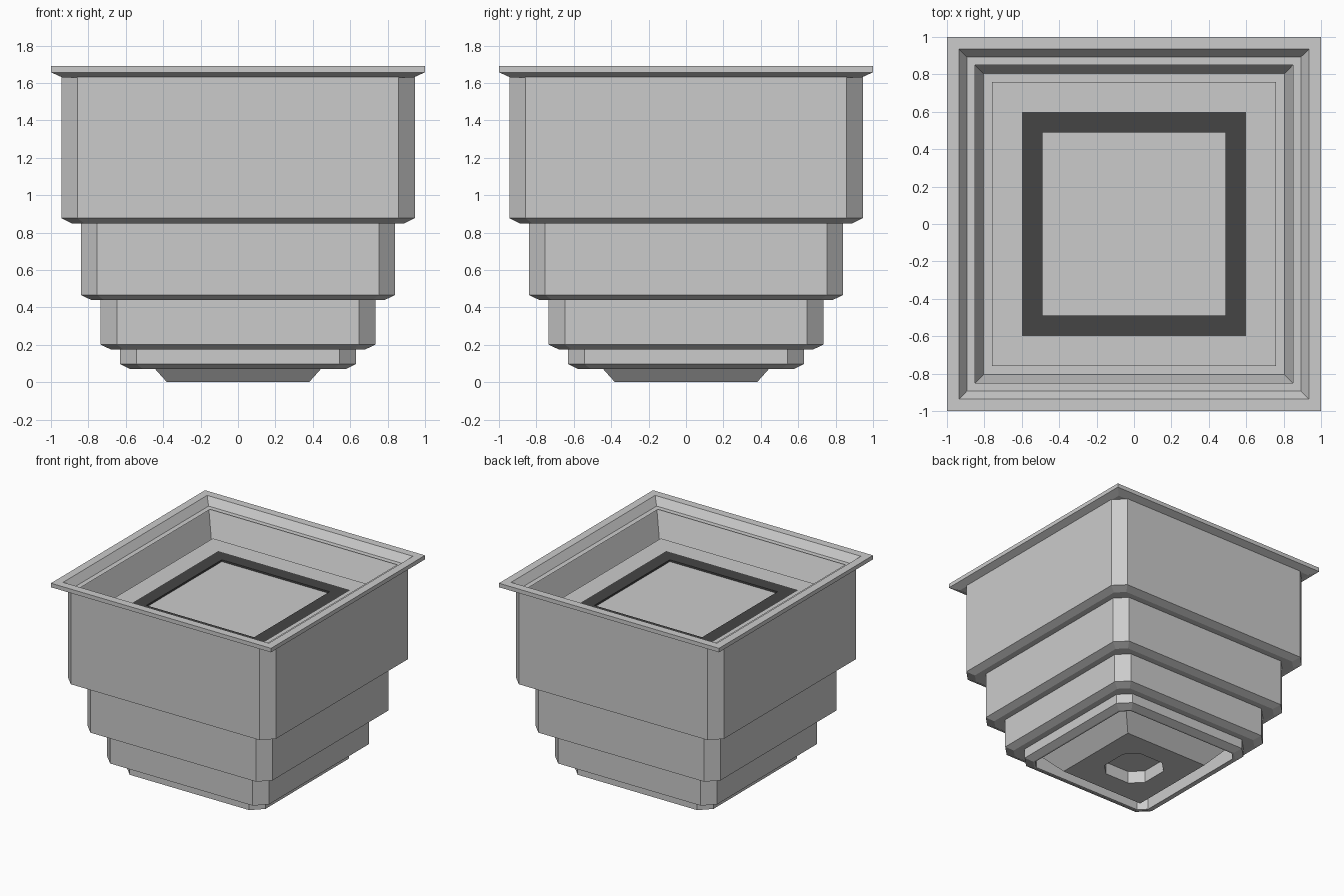
import bpy, bmesh

if "Cube" in bpy.data.objects:
    bpy.data.objects.remove(bpy.data.objects["Cube"])


def ring(bm, half, cut, z):
    """Square ring of 8 points with corners cut off (cut 0 gives a plain square)."""
    h, c = half, half - cut
    pts = [(h, -c), (h, c), (c, h), (-c, h), (-h, c), (-h, -c), (-c, -h), (c, -h)]
    return [bm.verts.new((x, y, z)) for x, y in pts]


def loft(name, profile, cap_start=False, cap_end=False, material=None):
    """Skin a list of (half width, corner cut, z) rings."""
    bm = bmesh.new()
    rings = [ring(bm, *p) for p in profile]
    for a, b in zip(rings, rings[1:]):
        for i in range(8):
            j = (i + 1) % 8
            bm.faces.new((a[i], a[j], b[j], b[i]))
    if cap_start:
        bm.faces.new(rings[0][::-1])
    if cap_end:
        bm.faces.new(rings[-1])
    bmesh.ops.remove_doubles(bm, verts=bm.verts, dist=1e-5)
    mesh = bpy.data.meshes.new(name)
    bm.to_mesh(mesh)
    bm.free()
    obj = bpy.data.objects.new(name, mesh)
    bpy.context.collection.objects.link(obj)
    if material:
        mesh.materials.append(material)
    return obj


dark = bpy.data.materials.new("dark_trim")
dark.diffuse_color = (0.06, 0.06, 0.06, 1)
dark.use_nodes = True
dark.node_tree.nodes["Principled BSDF"].inputs["Base Color"].default_value = dark.diffuse_color

# Stepped body: four corner-cut tiers, each with a bevelled lower edge
tiers = [(0.63, 0.07, 0.175), (0.735, 0.175, 0.44), (0.84, 0.44, 0.85), (0.945, 0.85, 1.635)]
CUT, BEVEL = 0.087, 0.055
body = [(0.56, 0.06, 0.19), (0.56, 0.06, 0.07)]
for half, z0, z1 in tiers:
    body += [(half - BEVEL, CUT - 0.02, z0), (half, CUT, z0 + 0.027), (half, CUT, z1)]
loft("stepped_body", body)

# Tapered plug under the lowest tier, with a corner-cut socket
loft("base_plug", [(0.2, 0.09, 0.1), (0.2, 0.09, 0), (0.38, 0, 0), (0.55, 0, 0.19)],
     cap_start=True)

# Square top flange, sloping basin walls and raised floor
loft("flange_and_basin", [
    (0.85, 0, 1.63), (0.94, 0, 1.63), (1, 0, 1.657), (1, 0, 1.69), (0.935, 0, 1.69),
    (0.885, 0, 1.62), (0.805, 0, 1.40), (0.76, 0, 1.40), (0.76, 0, 1.45), (0.6, 0, 1.45)])

# Dark square frame around the centre panel
loft("dark_frame", [(0.6, 0, 1.45), (0.49, 0, 1.45), (0.49, 0, 1.435)], material=dark)

# Centre panel
loft("centre_panel", [(0.49, 0, 1.42), (0.49, 0, 1.435)], cap_end=True)
